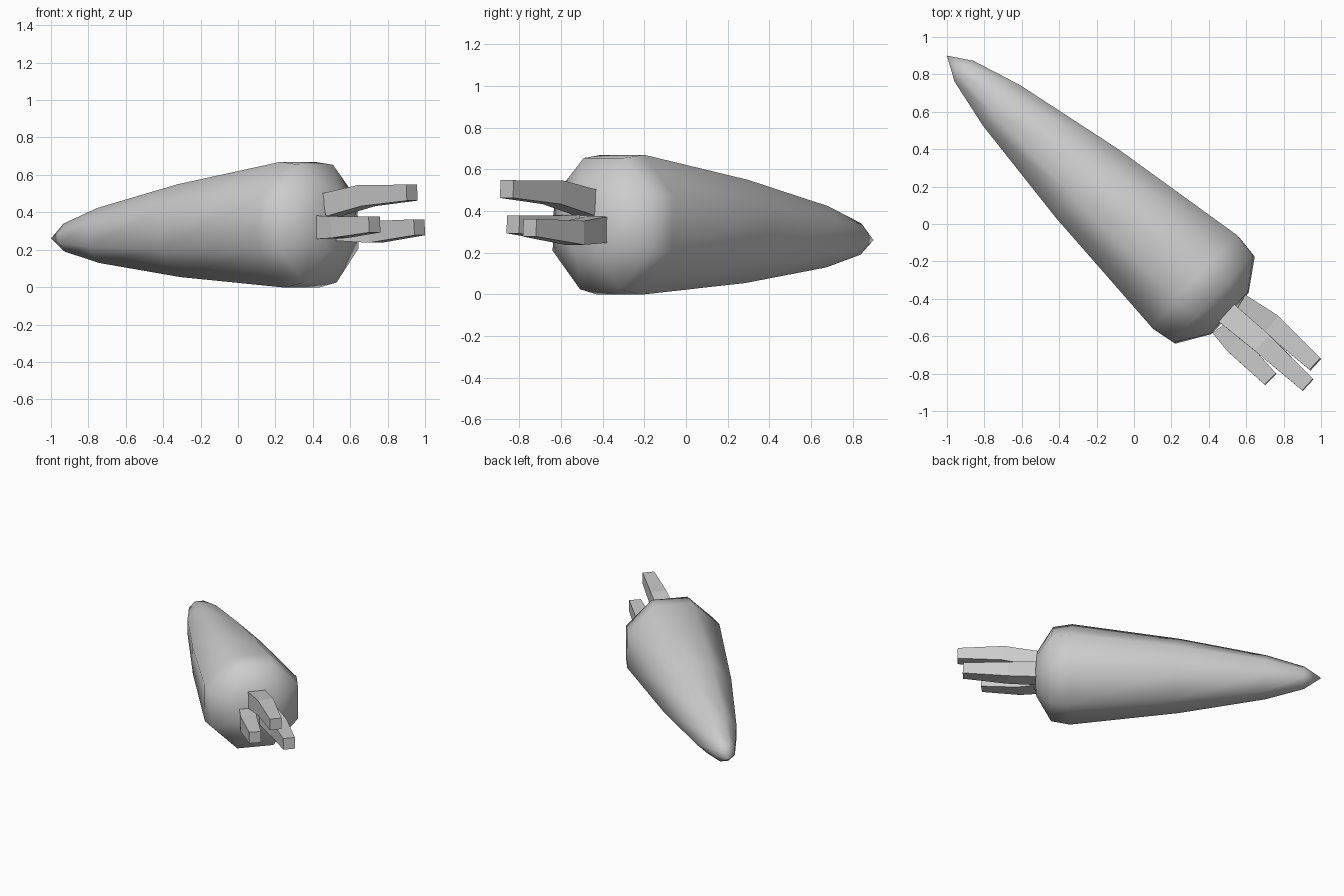
import bpy, bmesh, math
from mathutils import Vector

cube = bpy.data.objects.get("Cube")
if cube:
    bpy.data.objects.remove(cube, do_unlink=True)

grey = bpy.data.materials.new("light_grey")
grey.use_nodes = True
colour = (0.6, 0.6, 0.6, 1)
grey.diffuse_color = colour
grey.node_tree.nodes["Principled BSDF"].inputs["Base Color"].default_value = colour


def bridge(bm, a, b):
    """Join two closed loops of vertices with quads."""
    n = len(a)
    for i in range(n):
        j = (i + 1) % n
        bm.faces.new((a[i], a[j], b[j], b[i]))


def finish(bm, name, smooth):
    bmesh.ops.recalc_face_normals(bm, faces=bm.faces)
    for f in bm.faces:
        f.smooth = smooth
    mesh = bpy.data.meshes.new(name)
    bm.to_mesh(mesh)
    bm.free()
    mesh.materials.append(grey)
    obj = bpy.data.objects.new(name, mesh)
    bpy.context.collection.objects.link(obj)


def frame(direction):
    """Sideways and upward unit vectors across a direction."""
    side = direction.cross(Vector((0, 0, 1))).normalized()
    return side, side.cross(direction).normalized()


# Tapered eight-sided root: (distance from tip, half width across flats)
tip = Vector((-1, 0.9, 0.26))
axis = Vector((0.739, -0.674, 0.041)).normalized()
profile = [(0.124, 0.075), (0.397, 0.147), (1.019, 0.248),
           (1.80, 0.336), (1.936, 0.315), (2.046, 0.149)]
SIDES = 8
side, up = frame(axis)
bm = bmesh.new()
point = bm.verts.new(tip)
rings = []
for dist, half in profile:
    r = half / math.cos(math.pi / SIDES)
    ring = []
    for k in range(SIDES):
        a = (k + 0.5) * math.tau / SIDES
        ring.append(bm.verts.new(tip + axis * dist + side * r * math.cos(a) + up * r * math.sin(a)))
    rings.append(ring)
for k in range(SIDES):
    bm.faces.new((point, rings[0][k], rings[0][(k + 1) % SIDES]))
for a, b in zip(rings, rings[1:]):
    bridge(bm, a, b)
bm.faces.new(rings[-1])
finish(bm, "root", True)


# Bent square stalks: base, bend and end centres
def stalk(name, centres, widths=(0.125, 0.115, 0.085)):
    pts = [Vector(c) for c in centres]
    first, last = (pts[1] - pts[0]).normalized(), (pts[2] - pts[1]).normalized()
    bm = bmesh.new()
    loops = []
    for p, d, w in zip(pts, (first, (first + last).normalized(), last), widths):
        s, u = frame(d)
        loops.append([bm.verts.new(p + (s * x + u * y) * w / 2)
                      for x, y in ((-1, -1), (1, -1), (1, 1), (-1, 1))])
    for a, b in zip(loops, loops[1:]):
        bridge(bm, a, b)
    bm.faces.new(loops[0])
    bm.faces.new(loops[-1])
    finish(bm, name, False)


stalk("upper_stalk", [(0.50, -0.48, 0.44), (0.69, -0.64, 0.49), (0.93, -0.86, 0.505)])
stalk("left_stalk", [(0.56, -0.43, 0.31), (0.735, -0.535, 0.295), (0.97, -0.75, 0.32)])
stalk("right_stalk", [(0.47, -0.545, 0.32), (0.54, -0.64, 0.32), (0.73, -0.83, 0.335)])
